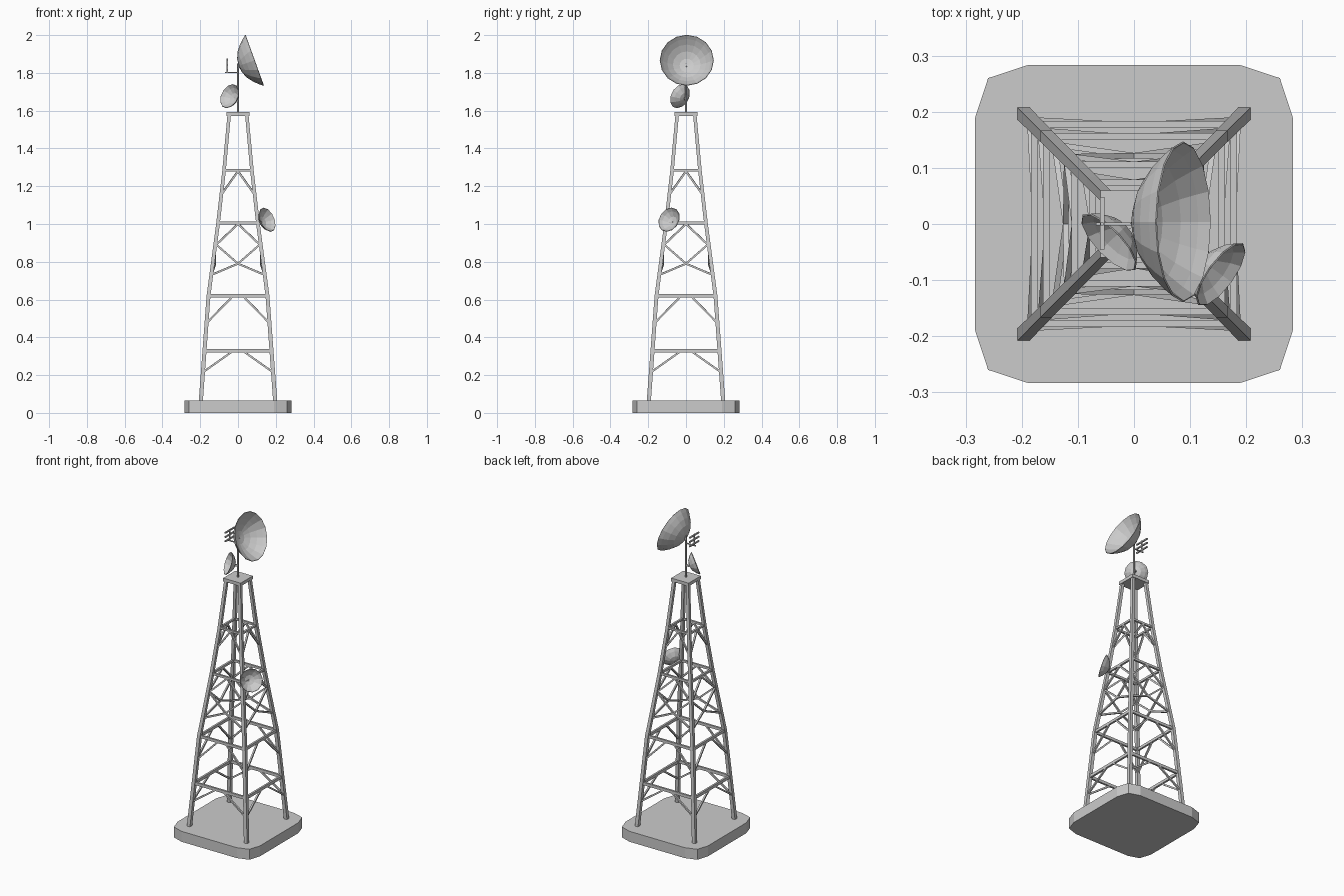
import bpy, bmesh, math
from mathutils import Vector, Matrix

if "Cube" in bpy.data.objects:
    bpy.data.objects.remove(bpy.data.objects["Cube"])


def make(name, bm):
    bmesh.ops.recalc_face_normals(bm, faces=bm.faces)
    me = bpy.data.meshes.new(name)
    bm.to_mesh(me)
    bm.free()
    ob = bpy.data.objects.new(name, me)
    bpy.context.collection.objects.link(ob)
    return ob


def prism(bm, lower, upper):
    """Closed solid between two matching outlines."""
    lo = [bm.verts.new(p) for p in lower]
    hi = [bm.verts.new(p) for p in upper]
    n = len(lo)
    bm.faces.new(lo[::-1])
    bm.faces.new(hi)
    for i in range(n):
        j = (i + 1) % n
        bm.faces.new((lo[i], lo[j], hi[j], hi[i]))


def beam(bm, a, b, w, h):
    """Rectangular bar from a to b; w sideways, h in the upright direction."""
    a, b = Vector(a), Vector(b)
    d = (b - a).normalized()
    up = Vector((0, 0, 1)) if abs(d.z) < 0.95 else Vector((1, 0, 0))
    s = d.cross(up).normalized()
    u = s.cross(d)
    c = [s * w / 2 * i + u * h / 2 * j for i, j in ((-1, -1), (1, -1), (1, 1), (-1, 1))]
    prism(bm, [a + v for v in c], [b + v for v in c])


# leg path: (distance from axis, height)
PATH = [(0.197, 0.06), (0.156, 0.62), (0.106, 1.0), (0.074, 1.28), (0.047, 1.575)]


def leg_at(z):
    for (r0, z0), (r1, z1) in zip(PATH, PATH[1:]):
        if z <= z1:
            return r0 + (r1 - r0) * (z - z0) / (z1 - z0)
    return PATH[-1][0]


# base slab with chamfered, slightly bowed outline
bm = bmesh.new()
quarter = [(0.283, 0.0), (0.283, 0.19), (0.26, 0.26), (0.19, 0.283)]
outline = []
for k in range(4):
    rot = Matrix.Rotation(k * math.pi / 2, 2)
    outline += [rot @ Vector(p) for p in quarter]
prism(bm, [(p.x, p.y, 0) for p in outline], [(p.x, p.y, 0.065) for p in outline])
make("base_slab", bm)

# four square-section legs
bm = bmesh.new()
for sx in (-1, 1):
    for sy in (-1, 1):
        rings = []
        for r, z in PATH:
            t = 0.011 - 0.002 * z / 1.6
            rings.append([bm.verts.new((sx * r + i * t, sy * r + j * t, z))
                          for i, j in ((-1, -1), (1, -1), (1, 1), (-1, 1))])
        for lo, hi in zip(rings, rings[1:]):
            for i in range(4):
                j = (i + 1) % 4
                bm.faces.new((lo[i], lo[j], hi[j], hi[i]))
        bm.faces.new(rings[0][::-1])
        bm.faces.new(rings[-1])
make("legs", bm)

# lattice: horizontals and braces on each of the four sides
bars, braces = bmesh.new(), bmesh.new()
for k in range(4):
    rot = Matrix.Rotation(k * math.pi / 2, 3, 'Z')

    def pt(x, z, inset=0.0):
        return rot @ Vector((x, -leg_at(z) + inset, z))

    for z, h in ((0.33, 0.018), (0.62, 0.017), (1.005, 0.014), (1.285, 0.012)):
        r = leg_at(z) + 0.003
        beam(bars, pt(-r, z), pt(r, z), 0.012, h)
    for s in (-1, 1):
        # (top x, top z, leg z)
        for x, zt, zl in ((0.03, 0.325, 0.215), (0.03, 0.615, 0.475),
                          (0.0, 1.0, 0.885), (0.0, 1.28, 1.155)):
            beam(braces, pt(s * x, zt), pt(s * leg_at(zl), zl), 0.01, 0.01)
        # cross meeting in the middle of the tall panel
        for zl in (0.895, 0.73):
            beam(braces, pt(0, 0.79, 0.012), pt(s * leg_at(zl), zl), 0.01, 0.01)
make("horizontal_bars", bars)
make("diagonal_braces", braces)

# top platform
bm = bmesh.new()
beam(bm, (-0.06, 0, 1.582), (0.06, 0, 1.582), 0.12, 0.02)
make("top_platform", bm)

# mast
bm = bmesh.new()
bmesh.ops.create_cone(bm, cap_ends=True, segments=8, radius1=0.006, radius2=0.005,
                      depth=0.27, matrix=Matrix.Translation((0, 0, 1.715)))
make("mast", bm)

# small aerial: arm, spine and stacked rungs
bm = bmesh.new()
beam(bm, (-0.068, 0, 1.803), (0, 0, 1.803), 0.006, 0.006)
beam(bm, (-0.057, 0, 1.80), (-0.057, 0, 1.875), 0.006, 0.006)
for z in (1.815, 1.842, 1.868):
    beam(bm, (-0.057, -0.045, z), (-0.057, 0.048, z), 0.008, 0.008)
make("small_aerial", bm)


def dish(name, centre, aim, radius, depth, sides, rings, mount=None):
    """Faceted bowl whose rim centre is at centre and which opens toward aim."""
    bm = bmesh.new()
    apex = bm.verts.new((0, 0, -depth))
    prev = None
    for i in range(1, rings + 1):
        f = math.sin(i / rings * math.pi * 0.42) / math.sin(math.pi * 0.42)
        z = -depth * (1 - f ** 2.2)
        ring = [bm.verts.new((radius * f * math.cos(a), radius * f * math.sin(a), z))
                for a in (2 * math.pi * k / sides for k in range(sides))]
        for k in range(sides):
            j = (k + 1) % sides
            if prev:
                bm.faces.new((prev[k], prev[j], ring[j], ring[k]))
            else:
                bm.faces.new((apex, ring[j], ring[k]))
        prev = ring
    aim = Vector(aim).normalized()
    m = Matrix.Translation(centre) @ aim.to_track_quat('Z', 'Y').to_matrix().to_4x4()
    bm.transform(m)
    ob = make(name, bm)
    mod = ob.modifiers.new("thickness", 'SOLIDIFY')
    mod.thickness = 0.003
    mod.offset = 0
    # short strut from the back of the bowl to its support
    if mount:
        bm = bmesh.new()
        beam(bm, Vector(centre) - aim * depth, mount, 0.01, 0.01)
        make(name + "_mount", bm)


dish("large_dish", (0.088, 0.004, 1.867), (0.94, 0, 0.34), 0.142, 0.088, 16, 5,
     (0, 0, 1.825))
dish("upper_small_dish", (-0.045, -0.033, 1.677), (-0.68, -0.65, 0.34), 0.067, 0.04, 12, 3,
     (0, 0, 1.665))
dish("side_small_dish", (0.155, -0.09, 1.023), (0.76, -0.55, 0.34), 0.067, 0.04, 12, 3,
     (0.106, -0.104, 1.0))
